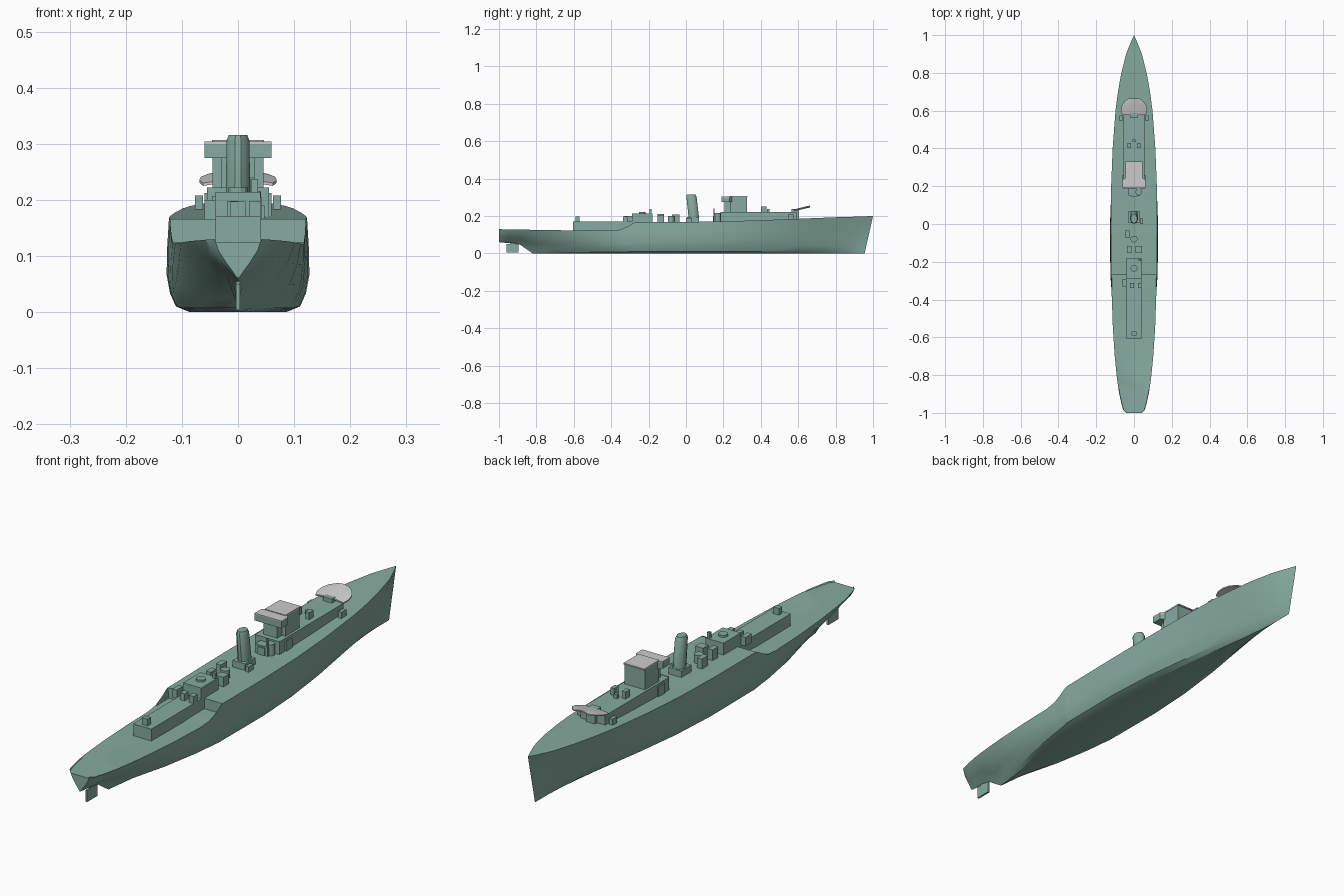
import bpy, bmesh, math

if "Cube" in bpy.data.objects:
    bpy.data.objects.remove(bpy.data.objects["Cube"])

green = bpy.data.materials.new("hull_green")
green.diffuse_color = (0.24, 0.41, 0.35, 1)
green.use_nodes = True
green.node_tree.nodes["Principled BSDF"].inputs["Base Color"].default_value = green.diffuse_color


def finish(name, bm, mat=green, smooth=None):
    bmesh.ops.remove_doubles(bm, verts=bm.verts, dist=1e-5)
    bmesh.ops.recalc_face_normals(bm, faces=bm.faces)
    me = bpy.data.meshes.new(name)
    bm.to_mesh(me)
    bm.free()
    ob = bpy.data.objects.new(name, me)
    bpy.context.collection.objects.link(ob)
    if mat:
        me.materials.append(mat)
    if smooth:
        bpy.context.view_layer.objects.active = ob
        ob.select_set(True)
        bpy.ops.object.shade_smooth_by_angle(angle=math.radians(smooth))
        ob.select_set(False)
    return ob


def loft(name, rings, mat=green, smooth=None):
    bm = bmesh.new()
    vs = [[bm.verts.new(p) for p in r] for r in rings]
    n = len(vs[0])
    for a, b in zip(vs, vs[1:]):
        for i in range(n):
            j = (i + 1) % n
            bm.faces.new((a[i], a[j], b[j], b[i]))
    bm.faces.new(vs[0])
    bm.faces.new(vs[-1])
    return finish(name, bm, mat, smooth)


def box(name, x, y, z, mat=green):
    ring = lambda h: [(x[0], y[0], h), (x[1], y[0], h), (x[1], y[1], h), (x[0], y[1], h)]
    return loft(name, [ring(z[0]), ring(z[1])], mat)


def oval(x, y, z, rx, ry, n=12):
    return [(x + rx * math.cos((i + .5) * math.tau / n),
             y + ry * math.sin((i + .5) * math.tau / n), z) for i in range(n)]


# Hull: stations of y, half beam, keel height, sheer height, fullness (-1 stern, 0 middle, 1 bow)
stations = [
    (-1.0, .042, .060, .130, -1), (-.985, .057, .058, .129, -1), (-.95, .067, .055, .128, -1),
    (-.89, .080, .048, .127, -1), (-.82, .090, 0, .126, -1.25), (-.70, .102, 0, .124, -.8),
    (-.55, .112, 0, .122, -.4), (-.40, .117, 0, .121, -.15), (-.35, .119, 0, .127, -.1),
    (-.31, .120, 0, .145, -.05), (-.28, .121, 0, .163, 0), (-.27, .121, 0, .166, 0),
    (-.27, .121, 0, .166, 0), (0, .123, 0, .168, 0), (.2, .121, 0, .171, .1),
    (.4, .113, 0, .177, .3), (.6, .098, 0, .185, .6), (.7, .085, 0, .189, .75),
    (.8, .067, 0, .193, .9), (.9, .042, 0, .196, 1), (.96, .018, 0, .198, 1), (1, 0, 0, .2, 1)]
levels = (0, .06, .2, .4, .7, 1)
mid = (.70, .90, .985, 1.035, 1.025, 1)
bow = (0, .12, .28, .46, .72, 1)
stern = (0, .10, .25, .5, .82, 1)
rings = []
for k, (y, w, zk, zd, b) in enumerate(stations):
    end = bow if b > 0 else stern
    rake = .045 * max(0, (y - .6) / .4) ** 2
    half = []
    for t, m, e in zip(levels, mid, end):
        f = max(0, m + (e - m) * abs(b))
        half.append((w * f, y - rake * (1 - t), zk + (zd - zk) * t))
    # The main deck stays low inside the curved side plates until the break
    deck = min(zd, .124) if k < 12 else zd
    half.append((max(0, w - .003), y, deck))
    rings.append(half + [(-x, yy, z) for x, yy, z in reversed(half)])
loft("hull", rings, smooth=25)

# Rudder and its stock
box("rudder", (-.004, .004), (-.96, -.895), (.004, .05))
box("rudder_stock", (-.004, .004), (-.94, -.915), (.045, .075))

# Aft deckhouses and small deck fittings
box("aft_deckhouse", (-.04, .04), (-.605, -.27), (.115, .17))
box("aft_upper_house", (-.04, .04), (-.29, -.18), (.16, .214))
box("aft_gun_mount", (-.013, .013), (-.59, -.57), (.17, .197))
box("aft_side_locker", (-.06, -.04), (-.33, -.29), (.165, .2))
loft("director_platform", [oval(0, -.235, .214, .018, .018), oval(0, -.235, .222, .018, .018)])
fittings = [
    (-.01, -.325, .02, .025, .17, .198), (.03, -.325, .02, .025, .17, .198),
    (.03, -.19, .012, .012, .21, .237), (-.025, -.135, .022, .035, .165, .21),
    (.025, -.135, .035, .035, .165, .205), (-.035, -.055, .022, .04, .165, .207),
    (.04, .015, .014, .03, .165, .19), (0, .165, .03, .04, .165, .2),
    (.025, .15, .006, .006, .165, .24), (0, .44, .014, .014, .22, .238)]
for i, (x, y, sx, sy, z0, z1) in enumerate(fittings):
    box(f"deck_fitting_{i}", (x - sx / 2, x + sx / 2), (y - sy / 2, y + sy / 2), (z0, z1))
loft("deck_vent", [oval(0, -.08, .165, .018, .018), oval(0, -.08, .2, .018, .018)])
loft("searchlight", [oval(.025, .17, .165, .017, .017), oval(.025, .17, .215, .017, .017)])

# Funnel, raked aft with a chamfered rim, on a base
box("funnel_base", (-.028, .028), (.005, .07), (.165, .195))
loft("funnel", [oval(0, .042, .19, .023, .029), oval(0, .029, .305, .021, .028),
                oval(0, .028, .316, .017, .023)], smooth=35)

# Forward deckhouse and bridge tower
box("forward_deckhouse", (-.055, .055), (.185, .59), (.165, .222))
box("bridge_step", (-.03, .03), (.15, .19), (.165, .205))
box("bridge_tower", (-.045, .045), (.235, .325), (.22, .303))
box("bridge_neck", (-.03, .03), (.205, .24), (.22, .275))
plan = [(-.045, .245), (-.06, .232), (-.06, .19), (.06, .19), (.06, .232), (.045, .245)]
loft("bridge_overhang", [[(x, y, z) for x, y in plan] for z in (.275, .3)])
loft("bridge_wing_roof", [[(x, y, z) for x, y in plan] for z in (.3, .304)], None)
box("bridge_roof", (-.046, .046), (.235, .33), (.302, .307), None)

# Mirrored pairs of lockers
for side, s in (("left", -1), ("right", 1)):
    pair = lambda a, b: (min(a * s, b * s), max(a * s, b * s))
    box(f"{side}_forward_locker", pair(.062, .077), (.545, .575), (.175, .208))
    box(f"{side}_gun_locker", pair(.017, .034), (.402, .43), (.22, .25))
    box(f"{side}_house_step", pair(.05, .06), (.22, .26), (.165, .212))

# Forward gun and its curved grey shield, sloping up towards the bow
box("forward_gun", (-.02, .02), (.565, .605), (.18, .238))
top = []
rows = [(.578, .062), (.6, .069), (.625, .066), (.648, .052), (.664, .03)]
for y, w in rows:
    z = .23 + (y - .578) * .24
    line = [(w * u, y, z + .006 * (1 - u * u)) for u in (-1, -.6, -.2, .2, .6, 1)]
    top.append(line + [(x, yy, zz - .005) for x, yy, zz in reversed(line)])
loft("gun_shield", top, None, 35)
